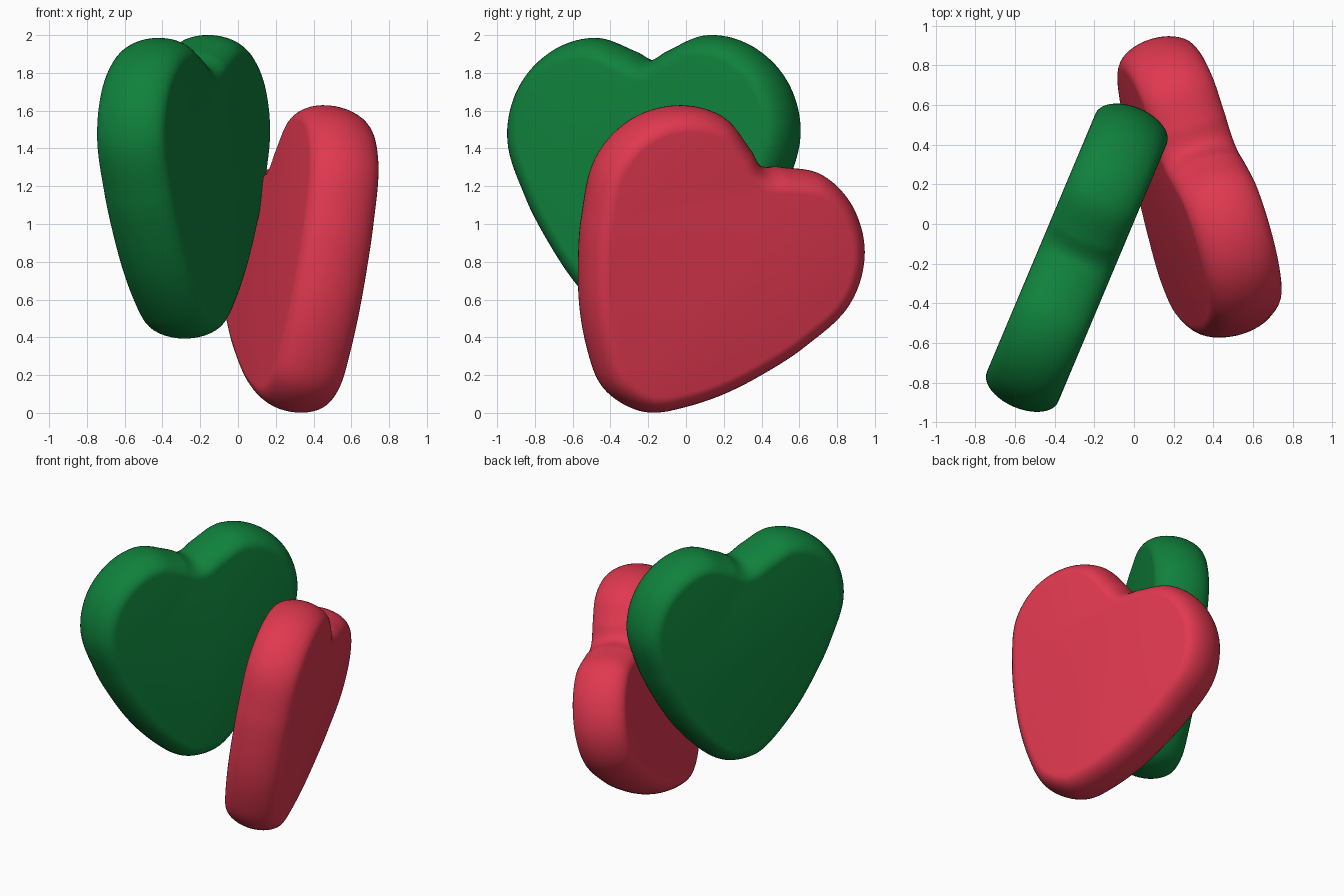
import bpy, bmesh, math
from mathutils import Vector, Matrix
from mathutils.geometry import interpolate_bezier

if "Cube" in bpy.data.objects:
    bpy.data.objects.remove(bpy.data.objects["Cube"])

HALF_THICK, BULGE, STEPS, RINGS = 0.195, 0.11, 8, 20

# right half of the heart outline, tip to notch
HALF = [(0, 0), (.15, .03), (.3, .145), (.46, .32), (.6, .53), (.715, .75), (.815, 1.06),
        (.755, 1.335), (.57, 1.53), (.33, 1.6), (.11, 1.525), (0, 1.475)]


def heart_outline():
    """Smooth closed outline through the mirrored points, with outward normals."""
    pts = [Vector(p) for p in HALF + [(-x, y) for x, y in HALF[-2:0:-1]]]
    n = len(pts)
    tan = [(pts[(i + 1) % n] - pts[i - 1]).normalized() for i in range(n)]
    out = []
    for i in range(n):
        a, b = pts[i], pts[(i + 1) % n]
        h = (b - a).length / 3
        out += interpolate_bezier(a, a + tan[i] * h, b - tan[(i + 1) % n] * h, b, STEPS + 1)[:-1]
    out = [Vector((p[0], p[1])) for p in out]
    m = len(out)
    nor = []
    for i in range(m):
        t = (out[(i + 1) % m] - out[i - 1]).normalized()
        nor.append(Vector((t.y, -t.x)))
    return list(zip(out, nor))


def heart(name, normal, roll, centre, color, scale=1.0):
    # plane axes from the face normal, then roll within the plane
    w = Vector(normal).normalized()
    u = Vector((0, 0, 1)).cross(w).normalized()
    v = w.cross(u)
    c, s = math.cos(math.radians(roll)), math.sin(math.radians(roll))
    u, v = u * c - v * s, v * c + u * s
    rot = Matrix((u, v, w)).transposed()

    # flat faces joined by an elliptical rim
    bm = bmesh.new()
    rings = []
    for k in range(RINGS + 1):
        phi = math.pi * k / RINGS
        inset, z = BULGE * (1 - math.sin(phi)), -HALF_THICK * math.cos(phi)
        ring = []
        for p, nrm in heart_outline():
            q = p - nrm * inset
            ring.append(bm.verts.new(rot @ Vector((q.x, q.y, z)) * scale))
        rings.append(ring)
    m = len(rings[0])
    for lo, hi in zip(rings, rings[1:]):
        for i in range(m):
            j = (i + 1) % m
            bm.faces.new((lo[i], lo[j], hi[j], hi[i]))
    bm.faces.new(rings[0][::-1])
    bm.faces.new(rings[-1])

    # place by the centre of the bounds
    mid = Vector([(min(x.co[a] for x in bm.verts) + max(x.co[a] for x in bm.verts)) / 2
                  for a in range(3)])
    bmesh.ops.translate(bm, verts=bm.verts, vec=Vector(centre) - mid)
    bmesh.ops.recalc_face_normals(bm, faces=bm.faces)
    for f in bm.faces:
        f.smooth = True
    me = bpy.data.meshes.new(name)
    bm.to_mesh(me)
    bm.free()
    mat = bpy.data.materials.new(name + "_colour")
    mat.diffuse_color = color
    mat.use_nodes = True
    mat.node_tree.nodes["Principled BSDF"].inputs["Base Color"].default_value = mat.diffuse_color
    me.materials.append(mat)
    ob = bpy.data.objects.new(name, me)
    bpy.context.collection.objects.link(ob)


# upright heart on the left, leaning rolled heart on the right
heart("green_heart", (.922, -.388, 0), -1.3, (-.288, -.17, 1.197), (.005, .22, .045, 1))
heart("red_heart", (.945, .287, -.16), 29, (.33, .187, .815), (.75, .04, .08, 1), .987)
